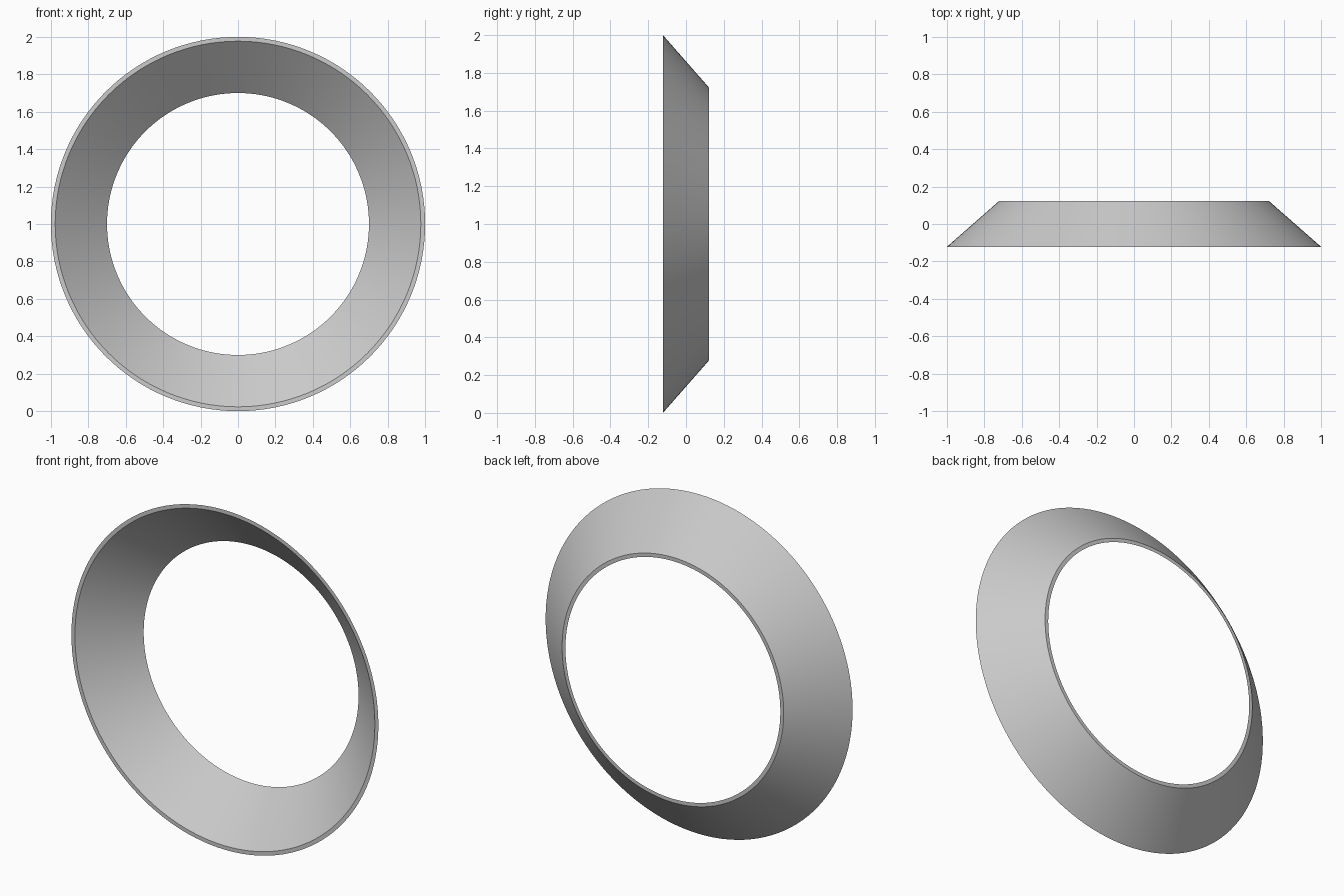
import bpy
import bmesh
from math import cos, sin, tau, radians

cube = bpy.data.objects.get("Cube")
if cube:
    bpy.data.objects.remove(cube, do_unlink=True)

# Single plain grey
grey = bpy.data.materials.new("plain_grey")
grey.use_nodes = True
colour = (0.6, 0.6, 0.6, 1)
grey.diffuse_color = colour
grey.node_tree.nodes["Principled BSDF"].inputs["Base Color"].default_value = colour

# Wall cross-section as (radius, y): front rim, then back rim
PROFILE = [(0.977, -0.122), (1.0, -0.122), (0.722, 0.122), (0.7, 0.122)]
SEGMENTS = 128

# Revolve the section around the y axis to make a thin conical ring
bm = bmesh.new()
rings = []
for i in range(SEGMENTS):
    a = tau * i / SEGMENTS
    rings.append([bm.verts.new((r * cos(a), y, 1 + r * sin(a))) for r, y in PROFILE])
for i, ring in enumerate(rings):
    after = rings[(i + 1) % SEGMENTS]
    for j in range(len(PROFILE)):
        k = (j + 1) % len(PROFILE)
        bm.faces.new((ring[j], ring[k], after[k], after[j]))
bmesh.ops.recalc_face_normals(bm, faces=bm.faces)

mesh = bpy.data.meshes.new("conical_ring")
bm.to_mesh(mesh)
bm.free()
mesh.materials.append(grey)
ring_obj = bpy.data.objects.new("conical_ring", mesh)
bpy.context.collection.objects.link(ring_obj)

# Smooth walls with crisp rims
bpy.ops.object.select_all(action="DESELECT")
ring_obj.select_set(True)
bpy.context.view_layer.objects.active = ring_obj
bpy.ops.object.shade_smooth_by_angle(angle=radians(30))
